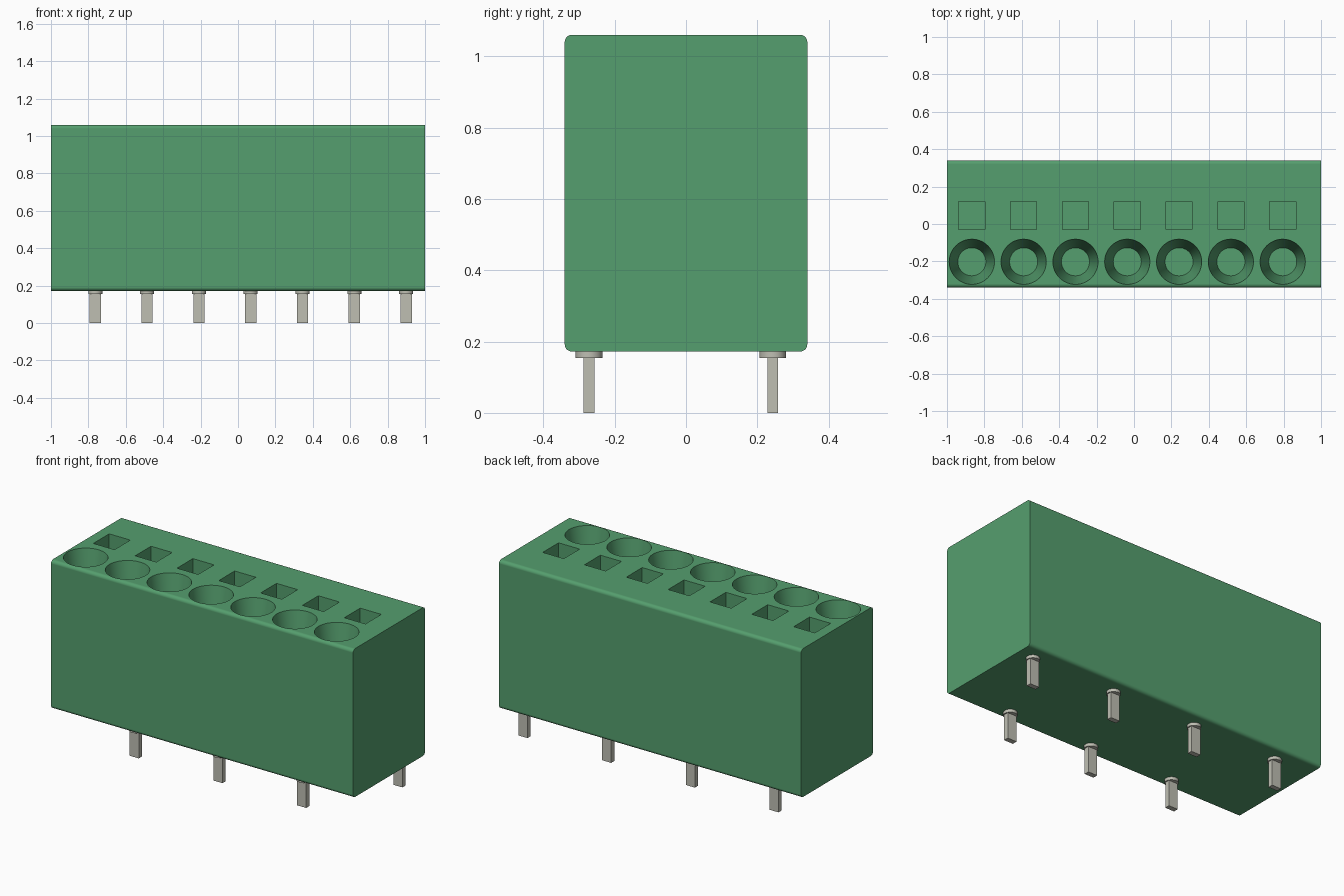
import bpy, bmesh, math
from mathutils import Matrix, Vector

cube = bpy.data.objects.get("Cube")
if cube:
    bpy.data.objects.remove(cube, do_unlink=True)

PITCH, COUNT = 0.277, 7
BOTTOM, TOP, HALF_Y = 0.172, 1.06, 0.34


def material(name, color, metallic=0.0):
    m = bpy.data.materials.new(name)
    m.use_nodes = True
    m.diffuse_color = color
    bsdf = m.node_tree.nodes["Principled BSDF"]
    bsdf.inputs["Base Color"].default_value = color
    bsdf.inputs["Metallic"].default_value = metallic
    return m


green = material("housing green", (0.091, 0.345, 0.156, 1))
metal = material("pin metal", (0.52, 0.52, 0.45, 1))


def add_object(name, bm, mat):
    mesh = bpy.data.meshes.new(name)
    bm.to_mesh(mesh)
    bm.free()
    mesh.materials.append(mat)
    ob = bpy.data.objects.new(name, mesh)
    bpy.context.collection.objects.link(ob)
    return ob


def add_box(bm, center, size):
    mat = Matrix.Translation(center) @ Matrix.Diagonal((*size, 1))
    return bmesh.ops.create_cube(bm, size=1, matrix=mat)["verts"]


def add_cone(bm, x, y, z0, z1, r0, r1, segments):
    bmesh.ops.create_cone(bm, cap_ends=True, segments=segments, radius1=r0, radius2=r1,
                          depth=z1 - z0, matrix=Matrix.Translation((x, y, (z0 + z1) / 2)))


def smooth(ob, degrees=30):
    bpy.ops.object.select_all(action='DESELECT')
    ob.select_set(True)
    bpy.context.view_layer.objects.active = ob
    bpy.ops.object.shade_smooth_by_angle(angle=math.radians(degrees))


# Housing: block with the four long edges rounded
bm = bmesh.new()
add_box(bm, (0, 0, (BOTTOM + TOP) / 2), (2, 2 * HALF_Y, TOP - BOTTOM))
long_edges = [e for e in bm.edges if abs(e.verts[0].co.x - e.verts[1].co.x) > 1]
bmesh.ops.bevel(bm, geom=long_edges, offset=0.02, segments=5, profile=0.5, affect='EDGES')
housing = add_object("housing", bm, green)

# Cutters: tapered screw wells in front, square wire sockets behind
WELL_DEPTH, SOCKET_DEPTH, OVER = 0.3, 0.3, 0.04
slope = (0.121 - 0.075) / WELL_DEPTH
bm = bmesh.new()
for i in range(COUNT):
    x = -0.867 + i * PITCH
    add_cone(bm, x, -0.202, TOP - WELL_DEPTH, TOP + OVER, 0.075, 0.121 + slope * OVER, 48)
    add_box(bm, (x, 0.045, TOP + (OVER - SOCKET_DEPTH) / 2), (0.14, 0.15, OVER + SOCKET_DEPTH))
cutter = add_object("well_cutter", bm, green)
cutter.hide_render = True

cut = housing.modifiers.new("wells", 'BOOLEAN')
cut.operation, cut.solver, cut.object = 'DIFFERENCE', 'EXACT', cutter
bpy.context.view_layer.objects.active = housing
bpy.ops.object.modifier_apply(modifier=cut.name)
bpy.data.objects.remove(cutter, do_unlink=True)
smooth(housing)
weighted = housing.modifiers.new("flat sides", 'WEIGHTED_NORMAL')
weighted.keep_sharp = True

# Solder pins: flat blades with round collars, alternating back and front rows
for i in range(COUNT):
    x = -0.763 + i * PITCH
    y = 0.243 if i % 2 == 0 else -0.272
    bm = bmesh.new()
    add_box(bm, (x, y, 0.08), (0.06, 0.03, 0.16))
    add_cone(bm, x, y, 0.154, BOTTOM + 0.005, 0.0375, 0.0375, 32)
    pin = add_object(f"pin_{i + 1}", bm, metal)
    smooth(pin)
